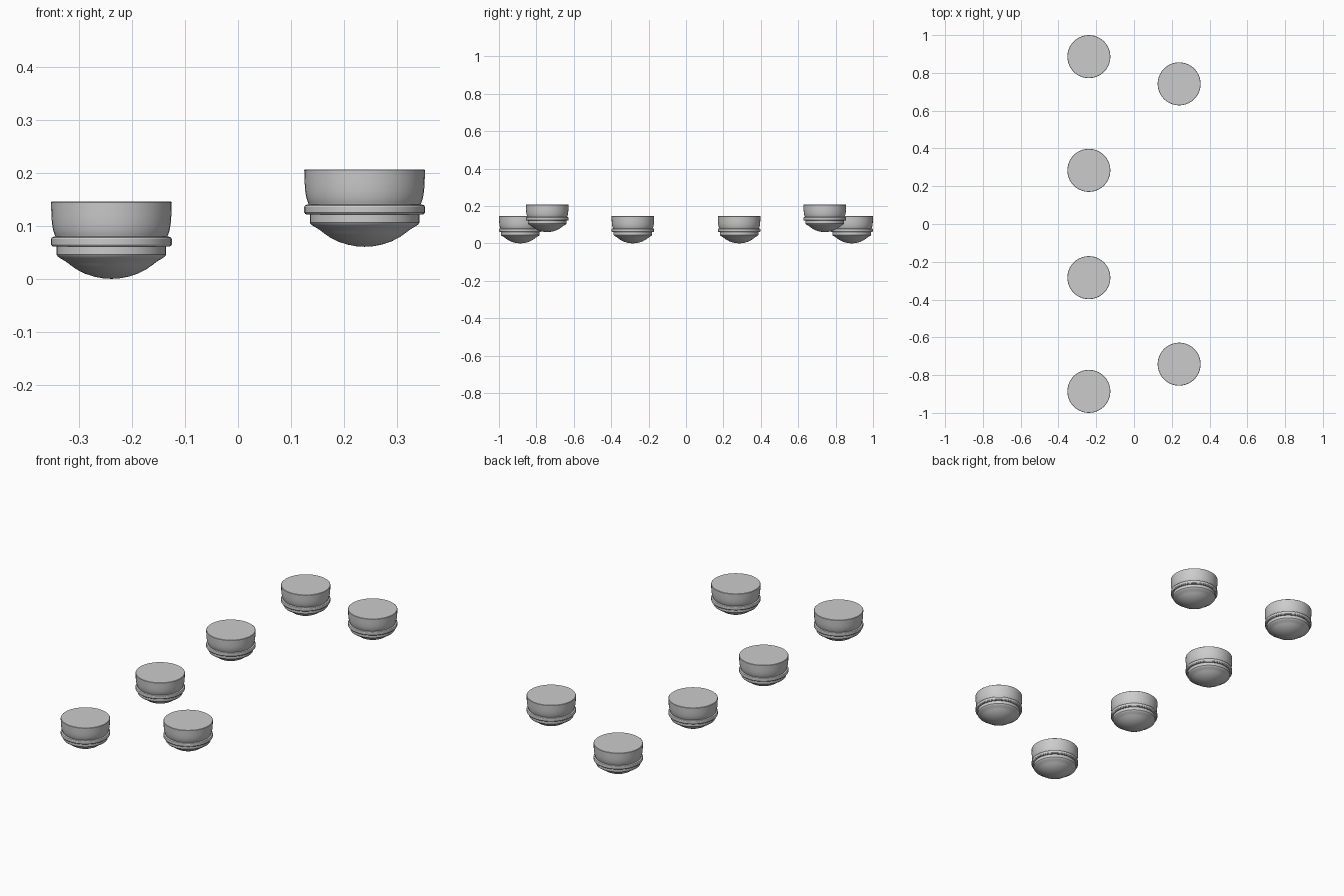
import bpy, bmesh, math

if "Cube" in bpy.data.objects:
    bpy.data.objects.remove(bpy.data.objects["Cube"])

SEG = 40

# Half profiles (radius, height), listed from top to bottom
CUP = [(0, .146), (.1125, .146), (.114, .1445), (.1132, .12), (.1122, .105),
       (.110, .092), (.107, .083), (.105, .079), (.105, .07), (0, .07)]
RING = [(.102, .0795), (.109, .0795), (.1125, .078), (.114, .0755),
        (.114, .065), (.1125, .0625), (.110, .061), (.102, .061)]
BASE = [(.1035, .066), (.1035, .0455), (.101, .042), (.096, .0385), (.088, .034),
        (.081, .029), (.078, .0265), (.066, .018), (.050, .0098), (.032, .004),
        (.016, .001), (0, 0)]


def lathe(name, profile, loc, angle=30):
    """Spin a half profile around z to make a round part."""
    bm = bmesh.new()
    vs = [bm.verts.new((r, 0, z)) for r, z in profile]
    edges = [bm.edges.new(p) for p in zip(vs, vs[1:])]
    bmesh.ops.spin(bm, geom=vs + edges, cent=(0, 0, 0), axis=(0, 0, 1),
                   angle=2 * math.pi, steps=SEG, use_duplicate=False)
    bmesh.ops.remove_doubles(bm, verts=bm.verts, dist=1e-5)
    bmesh.ops.recalc_face_normals(bm, faces=bm.faces)
    # make sure the open shells face outward
    bm.faces.ensure_lookup_table()
    f = max(bm.faces, key=lambda f: f.calc_center_median().xy.length)
    if f.normal.xy.dot(f.calc_center_median().xy) < 0:
        bmesh.ops.reverse_faces(bm, faces=bm.faces)
    me = bpy.data.meshes.new(name)
    bm.to_mesh(me)
    bm.free()
    ob = bpy.data.objects.new(name, me)
    ob.location = loc
    bpy.context.collection.objects.link(ob)
    bpy.ops.object.select_all(action='DESELECT')
    ob.select_set(True)
    bpy.context.view_layer.objects.active = ob
    bpy.ops.object.shade_smooth_by_angle(angle=math.radians(angle))


# Four low units on the left, two raised units on the right
spots = [(-.239, s * y, 0) for y in (.886, .284) for s in (-1, 1)]
spots += [(.239, s * .742, .0605) for s in (-1, 1)]

for i, loc in enumerate(spots, 1):
    lathe(f"cup_{i}", CUP, loc)
    lathe(f"ring_{i}", RING, loc)
    lathe(f"domed_base_{i}", BASE, loc)
